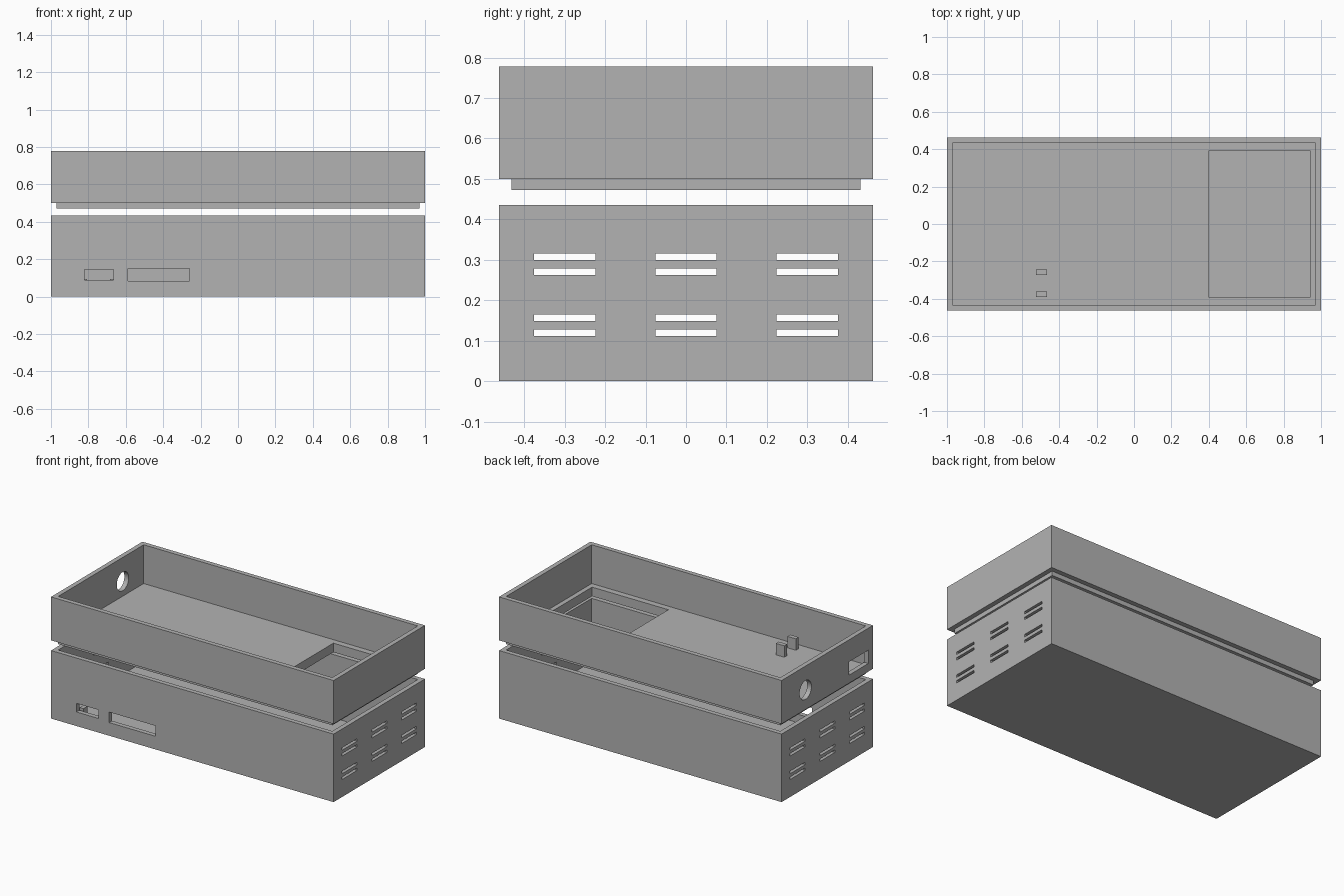
import bpy, math

if "Cube" in bpy.data.objects:
    bpy.data.objects.remove(bpy.data.objects["Cube"])

grey = bpy.data.materials.new("plain_grey")
grey.diffuse_color = (0.45, 0.45, 0.45, 1)
grey.use_nodes = True
grey.node_tree.nodes["Principled BSDF"].inputs["Base Color"].default_value = grey.diffuse_color


def box(name, x, y, z):
    """Axis-aligned box from (min, max) ranges."""
    bpy.ops.mesh.primitive_cube_add(size=1)
    o = bpy.context.object
    o.name = name
    for v in o.data.vertices:
        v.co = [r[0] + (c + 0.5) * (r[1] - r[0]) for c, r in zip(v.co, (x, y, z))]
    o.data.materials.append(grey)
    return o


def apply_bool(target, tool, op):
    tool.hide_render = True
    m = target.modifiers.new("bool", 'BOOLEAN')
    m.operation, m.object, m.solver = op, tool, 'EXACT'
    bpy.context.view_layer.objects.active = target
    bpy.ops.object.modifier_apply(modifier=m.name)
    bpy.data.objects.remove(tool, do_unlink=True)


def cut(target, x, y, z):
    apply_bool(target, box("cutter", x, y, z), 'DIFFERENCE')


X, Y, W = 1.0, 0.462, 0.03
INX, INY = (-X + W, X - W), (-Y + W, Y - W)

# lower box: open shell
base = box("lower_case", (-X, X), (-Y, Y), (0, 0.435))
cut(base, INX, INY, (W, 0.6))

# ventilation slots through both end walls
for yc in (-0.3, 0, 0.3):
    for zc in (0.12, 0.157, 0.27, 0.307):
        cut(base, (-1.2, 1.2), (yc - 0.076, yc + 0.076), (zc - 0.008, zc + 0.008))

# connector openings in the front wall
cut(base, (-0.82, -0.665), (-0.6, -0.42), (0.09, 0.145))
cut(base, (-0.588, -0.26), (-0.6, -0.42), (0.084, 0.151))

# upper tray with a solid locating lip below
tray = box("upper_tray", (-X, X), (-Y, Y), (0.5, 0.778))
apply_bool(tray, box("lip", INX, INY, (0.472, 0.51)), 'UNION')
cut(tray, INX, INY, (0.53, 0.9))

# large opening in the tray floor
cut(tray, (0.4, 0.94), (-0.393, 0.393), (0.4, 0.6))

# round and rectangular openings in the left end wall
bpy.ops.mesh.primitive_cylinder_add(vertices=48, radius=0.06, depth=0.2,
                                    location=(-1, 0.22, 0.625),
                                    rotation=(0, math.pi / 2, 0))
apply_bool(tray, bpy.context.object, 'DIFFERENCE')
cut(tray, (-1.1, -0.9), (-0.415, -0.22), (0.552, 0.637))

# small retaining pegs on both floors
for i, yc in enumerate((-0.258, -0.375)):
    box(f"tray_peg_{i}", (-0.525, -0.465), (yc - 0.014, yc + 0.014), (0.525, 0.603))
for i, xc in enumerate((-0.82, -0.67)):
    box(f"case_peg_{i}", (xc - 0.014, xc + 0.014), (-0.41, -0.37), (0.025, 0.095))
